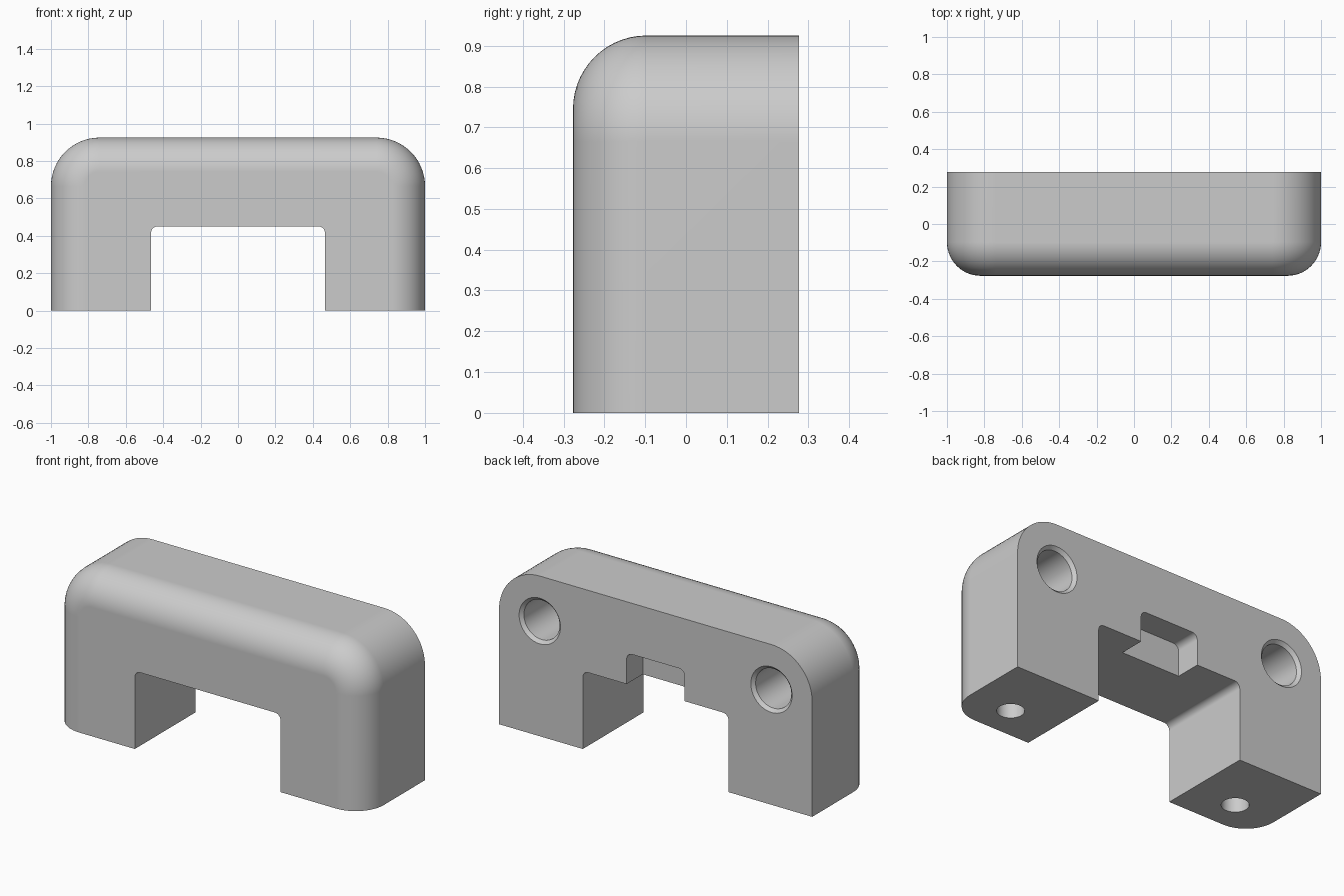
import bpy, bmesh, math
from mathutils import Vector

if "Cube" in bpy.data.objects:
    bpy.data.objects.remove(bpy.data.objects["Cube"])

HALF_DEPTH, HEIGHT = 0.277, 0.925
CORNER, FILLET = 0.26, 0.18
HOLE_X, HOLE_Z = 1 - CORNER, HEIGHT - CORNER

grey = bpy.data.materials.new("light grey")
grey.use_nodes = True
grey.diffuse_color = (0.6, 0.6, 0.6, 1)
grey.node_tree.nodes["Principled BSDF"].inputs["Base Color"].default_value = grey.diffuse_color


def arch(half, bottom, top, radius, y, steps=16):
    """Outline in XZ with a flat bottom and two rounded top corners."""
    right = [(half, bottom)]
    for i in range(steps + 1):
        a = math.pi / 2 * i / steps
        right.append((half - radius + radius * math.cos(a),
                      top - radius + radius * math.sin(a)))
    left = [(-x, z) for x, z in reversed(right)]
    return [Vector((x, y, z)) for x, z in right + left]


def circle(centre, radius, u, v, steps=48):
    return [Vector(centre) + radius * (math.cos(a) * Vector(u) + math.sin(a) * Vector(v))
            for a in (2 * math.pi * i / steps for i in range(steps))]


def loft(name, rings):
    """Closed solid skinned through matching rings."""
    bm = bmesh.new()
    loops = [[bm.verts.new(p) for p in ring] for ring in rings]
    for a, b in zip(loops, loops[1:]):
        for i in range(len(a)):
            j = (i + 1) % len(a)
            bm.faces.new((a[i], a[j], b[j], b[i]))
    bm.faces.new(loops[0])
    bm.faces.new(loops[-1])
    bmesh.ops.recalc_face_normals(bm, faces=bm.faces)
    mesh = bpy.data.meshes.new(name)
    bm.to_mesh(mesh)
    bm.free()
    mesh.materials.append(grey)
    obj = bpy.data.objects.new(name, mesh)
    bpy.context.collection.objects.link(obj)
    return obj


# Body: rounded block with a filleted front edge and a flat back
rings = [arch(1, 0, HEIGHT, CORNER, HALF_DEPTH)]
for i in range(15):
    t = math.pi / 2 * i / 14
    inset = FILLET * (1 - math.cos(t))
    rings.append(arch(1 - inset, 0, HEIGHT - inset, CORNER - inset,
                      FILLET - HALF_DEPTH - FILLET * math.sin(t)))
body = loft("bridge_body", rings)

# Opening between the legs, and the shallow slot in the back above it
cutters = [
    loft("leg_opening", [arch(0.465, -0.1, 0.45, 0.035, y, 8) for y in (-0.4, 0.4)]),
    loft("back_slot", [arch(0.185, 0.3, 0.63, 0.035, y, 8) for y in (0.13, 0.4)]),
]

# Chamfered blind holes in the back, and plain holes under each leg
X, Y, Z = (1, 0, 0), (0, 1, 0), (0, 0, 1)
for side, s in (("left", 1), ("right", -1)):
    profile = [(0.3, 0.132), (HALF_DEPTH, 0.132), (HALF_DEPTH - 0.018, 0.114), (-0.1, 0.114)]
    cutters.append(loft(side + "_back_hole",
                        [circle((s * HOLE_X, y, HOLE_Z), r, X, Z) for y, r in profile]))
    cutters.append(loft(side + "_foot_hole",
                        [circle((s * HOLE_X, -0.087, z), 0.071, X, Y) for z in (-0.1, 0.4)]))

for cutter in cutters:
    mod = body.modifiers.new(cutter.name, "BOOLEAN")
    mod.operation = "DIFFERENCE"
    mod.solver = "EXACT"
    mod.object = cutter

# Bake the cuts and drop the cutters
bpy.context.view_layer.update()
graph = bpy.context.evaluated_depsgraph_get()
baked = bpy.data.meshes.new_from_object(body.evaluated_get(graph))
body.modifiers.clear()
body.data = baked
for cutter in cutters:
    bpy.data.objects.remove(cutter)

# Smooth fillets, crisp edges
bpy.ops.object.select_all(action="DESELECT")
body.select_set(True)
bpy.context.view_layer.objects.active = body
bpy.ops.object.shade_smooth_by_angle(angle=math.radians(30))
weighted = body.modifiers.new("even_shading", "WEIGHTED_NORMAL")
weighted.keep_sharp = True
